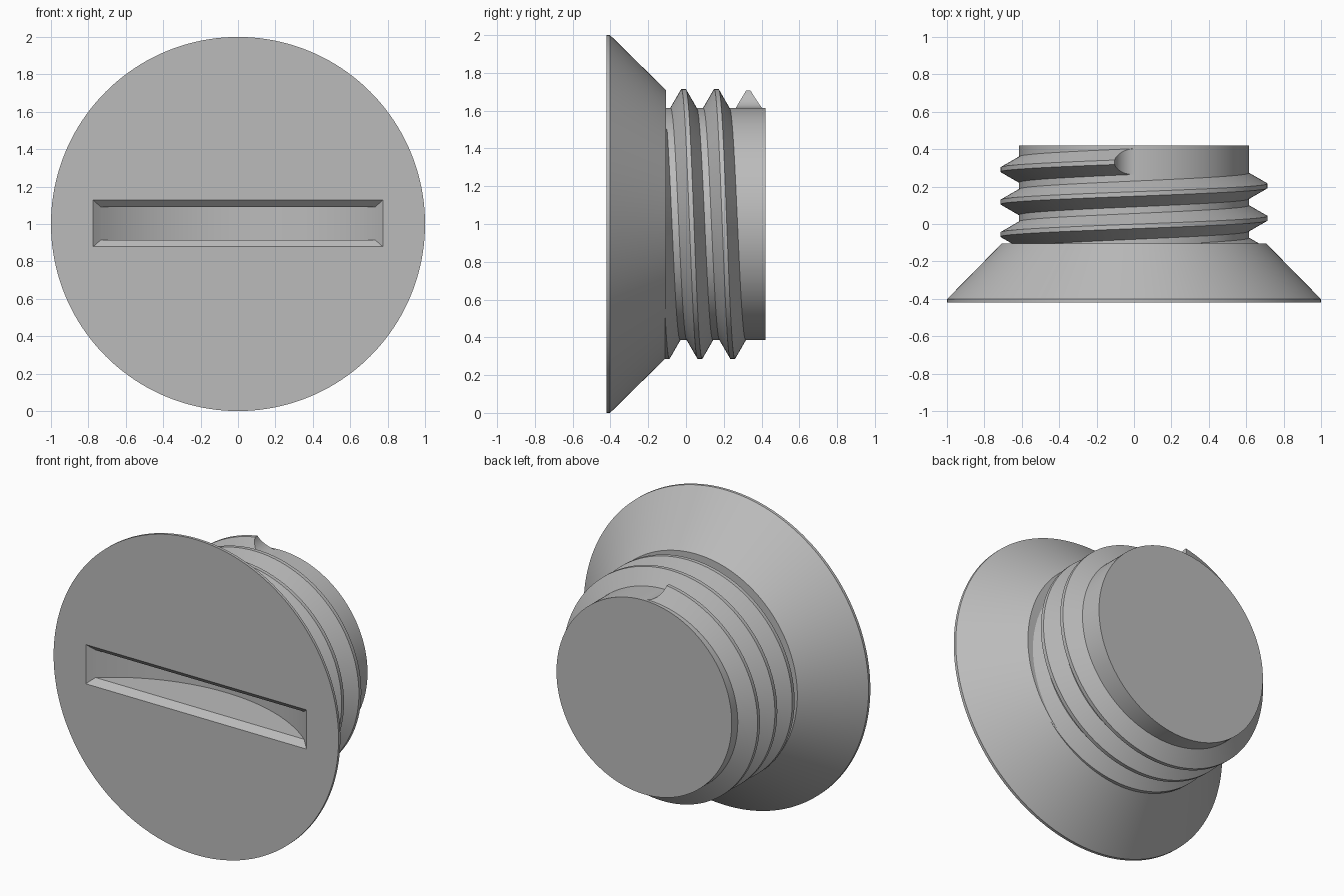
import bpy, bmesh
from math import sin, cos, pi, radians, ceil

default = bpy.data.objects.get("Cube")
if default:
    bpy.data.objects.remove(default, do_unlink=True)

AXIS_Z = 1.0
FRONT, BACK = -0.42, 0.42
SHANK_R, CREST_R = 0.615, 0.714
SIDES = 160

grey = bpy.data.materials.new("plain grey")
grey.use_nodes = True
colour = (0.5, 0.5, 0.5, 1)
grey.diffuse_color = colour
grey.node_tree.nodes["Principled BSDF"].inputs["Base Color"].default_value = colour


def make_object(name, bm):
    bmesh.ops.recalc_face_normals(bm, faces=bm.faces)
    mesh = bpy.data.meshes.new(name)
    bm.to_mesh(mesh)
    bm.free()
    mesh.materials.append(grey)
    obj = bpy.data.objects.new(name, mesh)
    bpy.context.collection.objects.link(obj)
    return obj


def select_only(obj):
    bpy.ops.object.select_all(action='DESELECT')
    obj.select_set(True)
    bpy.context.view_layer.objects.active = obj


def apply_boolean(obj, tool, operation):
    mod = obj.modifiers.new("cut", 'BOOLEAN')
    mod.operation, mod.object, mod.solver = operation, tool, 'EXACT'
    select_only(obj)
    bpy.ops.object.modifier_apply(modifier=mod.name)
    bpy.data.objects.remove(tool, do_unlink=True)


def loft(name, rings):
    """Skin a list of equal-length point rings and cap both ends."""
    bm = bmesh.new()
    rows = [[bm.verts.new(p) for p in ring] for ring in rings]
    n = len(rows[0])
    for a, b in zip(rows, rows[1:]):
        for i in range(n):
            j = (i + 1) % n
            bm.faces.new((a[i], a[j], b[j], b[i]))
    bm.faces.new(rows[0])
    bm.faces.new(rows[-1])
    return make_object(name, bm)


def around(r, y, angle):
    return (r * sin(angle), y, AXIS_Z + r * cos(angle))


# Countersunk head and plain shank, one turned body
profile = [(1.0, FRONT), (1.0, -0.402), (0.708, -0.105),
           (SHANK_R, -0.105), (SHANK_R, BACK)]
body = loft("plug_body", [[around(r, y, 2 * pi * i / SIDES) for i in range(SIDES)]
                          for r, y in profile])

# Coin slot: chamfered bar limited by a round disc
half, chamfer, depth, disc_r = 0.0875, 0.037, 0.3, 1.15
lead, slot_z = 0.1, AXIS_Z + 0.003
wide = half + chamfer + lead
section = [(FRONT - lead, -wide), (FRONT + chamfer, -half), (0, -half),
           (0, half), (FRONT + chamfer, half), (FRONT - lead, wide)]
slot_cutter = loft("slot_cutter", [[(x, y, slot_z + z) for y, z in section]
                                   for x in (-1.3, 1.3)])
centre_y = FRONT + depth - disc_r
disc = loft("slot_disc", [[(disc_r * cos(2 * pi * i / 200),
                            centre_y + disc_r * sin(2 * pi * i / 200), slot_z + z)
                           for i in range(200)] for z in (-0.5, 0.5)])
slot_cutter.hide_render = disc.hide_render = True
apply_boolean(slot_cutter, disc, 'INTERSECT')
apply_boolean(body, slot_cutter, 'DIFFERENCE')

# Helical thread, running out at the top in a hollow fillet
PITCH, END_Y, START_TURN, RUNOUT = 0.1735, 0.334, -2.9, -0.145
BASE_HALF, CREST_HALF, SINK = 0.069, 0.012, 0.1


def thread_ring(angle, height):
    y = END_Y + PITCH * angle / (2 * pi)
    slope = BASE_HALF - CREST_HALF
    tall = CREST_R - SHANK_R
    ring = []
    for side, level in ((-1, -SINK), (-1, height), (1, height), (1, -SINK)):
        offset = side * (BASE_HALF - slope * level)
        ring.append(around(SHANK_R + tall * level, y + offset, angle))
    return ring


start = START_TURN * 2 * pi
steps = ceil(-START_TURN * SIDES)
rings = [thread_ring(start + (RUNOUT - start) * i / steps, 1) for i in range(steps)]
rings += [thread_ring(RUNOUT * sin(a), 1 - cos(a))
          for a in (radians(90 - 7.5 * k) for k in range(13))]
thread = loft("screw_thread", rings)

for obj in (body, thread):
    select_only(obj)
    bpy.ops.object.shade_smooth_by_angle(angle=radians(20))
